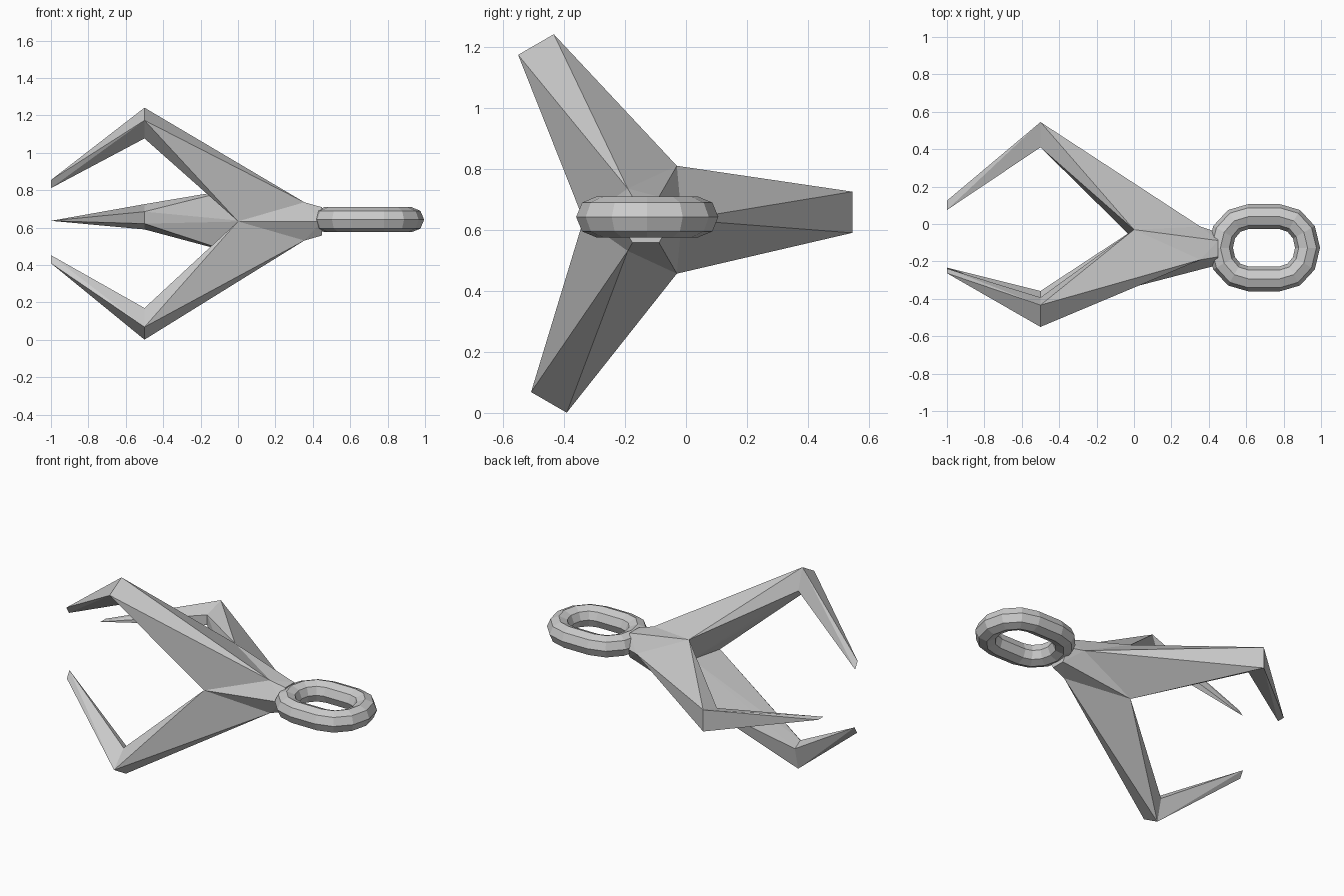
import bpy, bmesh
from math import sin, cos, pi, radians

if "Cube" in bpy.data.objects:
    bpy.data.objects.remove(bpy.data.objects["Cube"])

CY, CZ = -0.132, 0.633      # axis of the hook runs along x


def make_object(name, bm):
    bmesh.ops.remove_doubles(bm, verts=bm.verts, dist=1e-4)
    bmesh.ops.recalc_face_normals(bm, faces=bm.faces)
    mesh = bpy.data.meshes.new(name)
    bm.to_mesh(mesh)
    bm.free()
    obj = bpy.data.objects.new(name, mesh)
    bpy.context.collection.objects.link(obj)
    return obj


def polar(bm, x, angle, r, t=0.0):
    """Vertex at distance r along a spoke, shifted t sideways."""
    a = radians(angle)
    return bm.verts.new((x, CY + r * cos(a) - t * sin(a), CZ + r * sin(a) + t * cos(a)))


# Three-pronged body: webs, crotch, collar
bm = bmesh.new()
web = [polar(bm, 0.0, 60 + 120 * i, 0.204) for i in range(3)]
crotch = polar(bm, 0.05, 0, 0)
collar = [polar(bm, 0.45, 60 * i, 0.087) for i in range(6)]
bm.faces.new(collar)

for i in range(3):
    ang = 120 * i
    shoulder = polar(bm, 0.355, ang, 0.118)
    outer = [polar(bm, -0.5, ang, 0.677, t) for t in (-0.043, 0.092)]
    inner = [polar(bm, -0.5, ang, 0.542, t) for t in (-0.012, 0.052)]
    tip_out = polar(bm, -1.0, ang, 0.257, 0.003)
    tip_in = polar(bm, -1.0, ang, 0.207, 0.003)

    # Middle strips of the arm and the bent claw
    bm.faces.new((outer[0], outer[1], shoulder))
    bm.faces.new((inner[0], inner[1], crotch))
    bm.faces.new((outer[0], outer[1], tip_out))
    bm.faces.new((inner[0], inner[1], tip_in))

    # Both flanks
    for s, w, c in ((0, web[i - 1], collar[2 * i - 1]), (1, web[i], collar[2 * i + 1])):
        o, n = outer[s], inner[s]
        bm.faces.new((o, w, shoulder))
        bm.faces.new((o, n, w))
        bm.faces.new((n, w, crotch))
        bm.faces.new((o, n, tip_in))
        bm.faces.new((o, tip_in, tip_out))
        bm.faces.new((shoulder, w, c))
        bm.faces.new((shoulder, c, collar[2 * i]))
make_object("grapple_claw", bm)

# Oblong eye ring with an octagonal section
bm = bmesh.new()
RX, RY, RZ, TUBE = 0.695, -0.127, 0.642, 0.067
path = []
for side in (0, 1):
    for k in range(7):
        a = -pi / 2 + side * pi + k * pi / 6
        path.append((RX + (-0.085 if side else 0.085), a))
loops = []
for cx, a in path:
    loop = []
    for j in range(8):
        b = j * pi / 4
        d = TUBE * cos(b)
        loop.append(bm.verts.new((cx + (0.148 + d) * cos(a),
                                  RY + (0.166 + d) * sin(a),
                                  RZ + TUBE * sin(b))))
    loops.append(loop)
for k, loop in enumerate(loops):
    nxt = loops[(k + 1) % len(loops)]
    for j in range(8):
        m = (j + 1) % 8
        bm.faces.new((loop[j], loop[m], nxt[m], nxt[j]))
make_object("eye_ring", bm)
